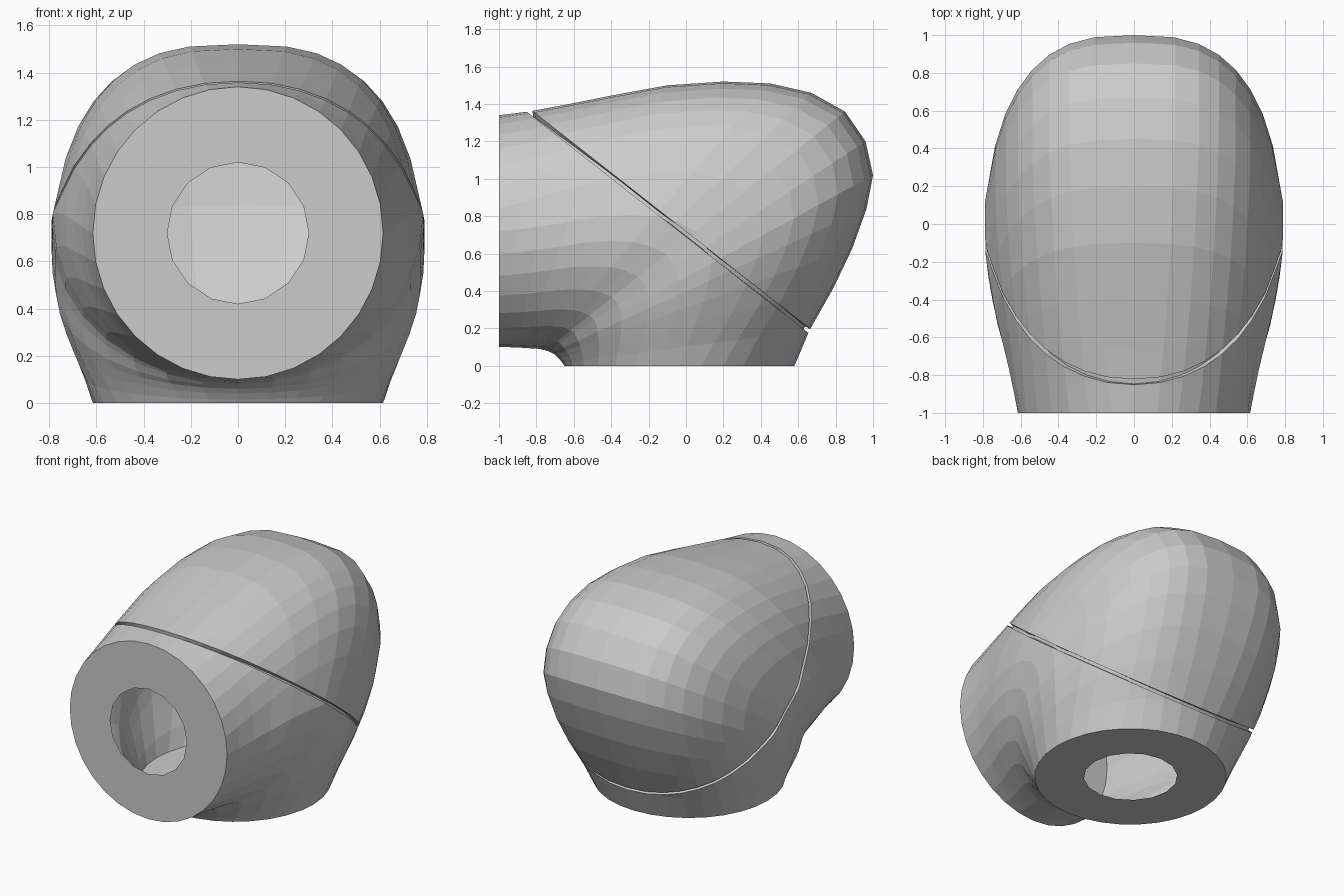
import bpy, bmesh, math
from mathutils import Vector

if "Cube" in bpy.data.objects:
    bpy.data.objects.remove(bpy.data.objects["Cube"])

SIDES = 32        # facets round the elbow
HOLE_SIDES = 16   # facets round each pipe opening
HOLE_R = .3
GAP = .011        # half width of the seam groove
DEPTH = .03       # depth of the seam groove

# Elbow sections, fanned round the inner corner:
# inner (y, z), outer (y, z), half width
sections = [
    (-.65, 0, .58, 0, .615), (-.66, .015, .66, .19, .65),
    (-.68, .04, .79, .42, .70), (-.70, .06, .89, .63, .74),
    (-.72, .07, .965, .84, .77), (-.73, .075, 1.0, 1.02, .785),
    (-.74, .08, .96, 1.2, .79), (-.75, .083, .85, 1.36, .79),
    (-.765, .085, .67, 1.46, .79), (-.78, .09, .45, 1.51, .785),
    (-.80, .092, .2, 1.52, .765), (-.83, .094, -.1, 1.50, .735),
    (-.86, .096, -.4, 1.445, .695), (-.90, .098, -.65, 1.395, .66),
    (-.95, .1, -.84, 1.36, .635), (-1, .1, -1, 1.34, .615),
]


def section_ring(k):
    """Round at the flanges; tapered with blunter shoulders in the bend."""
    iy, iz, oy, oz, w = sections[k]
    inner, outer = Vector((0, iy, iz)), Vector((0, oy, oz))
    mid, half = (inner + outer) / 2, (outer - inner) / 2
    bend = math.sin(math.pi * k / (len(sections) - 1))
    ring = []
    for i in range(SIDES):
        a = math.tau * i / SIDES
        c, s = math.cos(a), math.sin(a)
        e = 2 / (2 + bend) if c > 0 else 1
        t = math.copysign(abs(c) ** e, c)
        p = mid + half * t
        p.x = w * math.copysign(abs(s) ** e, s) * (1 - .18 * bend * max(t, 0))
        ring.append(p)
    return ring


def add_loop(bm, points):
    verts = [bm.verts.new(p) for p in points]
    edges = [bm.edges.new((v, verts[(i + 1) % len(verts)])) for i, v in enumerate(verts)]
    return verts, edges


# Hollow outer skin
bm = bmesh.new()
loops = [add_loop(bm, section_ring(k)) for k in range(len(sections))]
for (a, _), (b, _) in zip(loops, loops[1:]):
    for i in range(SIDES):
        j = (i + 1) % SIDES
        bm.faces.new((a[i], a[j], b[j], b[i]))
bmesh.ops.recalc_face_normals(bm, faces=bm.faces)
if sum(f.normal.dot(f.calc_center_median() - Vector((0, 0, .7))) for f in bm.faces) < 0:
    bmesh.ops.reverse_faces(bm, faces=bm.faces)

# Flat flange rings at the bottom and the front
angles = [math.tau * i / HOLE_SIDES for i in range(HOLE_SIDES)]
bottom_hole = [(HOLE_R * math.sin(a), -.035 + HOLE_R * math.cos(a), 0) for a in angles]
front_hole = [(HOLE_R * math.sin(a), -1, .72 + HOLE_R * math.cos(a)) for a in angles]
for (_, rim), hole in ((loops[0], bottom_hole), (loops[-1], front_hole)):
    _, edges = add_loop(bm, hole)
    bmesh.ops.bridge_loops(bm, edges=rim + edges)

# Slanted seam groove between the lower body and the upper shell
split = Vector((0, -.09, .775))
normal = Vector((0, 1.17, 1.49)).normalized()
for offset in (-GAP, GAP):
    bmesh.ops.bisect_plane(bm, geom=bm.verts[:] + bm.edges[:] + bm.faces[:],
                           plane_co=split + normal * offset, plane_no=normal)
band = [f for f in bm.faces
        if all(abs((v.co - split).dot(normal)) < GAP + 1e-4 for v in f.verts)]
bm.normal_update()
bmesh.ops.inset_region(bm, faces=band, thickness=.001, depth=-DEPTH)

bmesh.ops.recalc_face_normals(bm, faces=bm.faces)
mesh = bpy.data.meshes.new("hollow_elbow")
bm.to_mesh(mesh)
bm.free()
bpy.context.collection.objects.link(bpy.data.objects.new("hollow_elbow", mesh))
